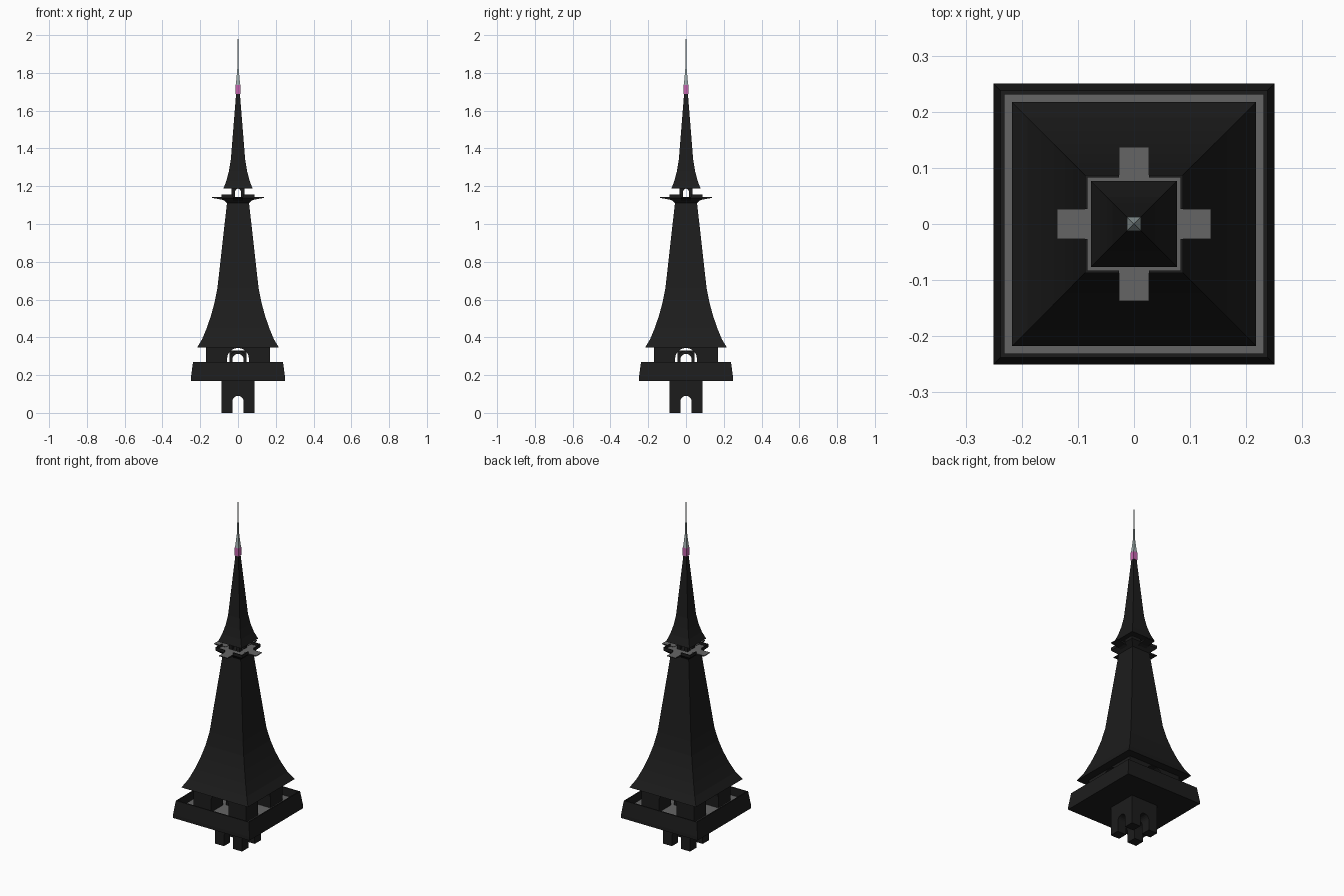
import bpy, bmesh, math

if "Cube" in bpy.data.objects:
    bpy.data.objects.remove(bpy.data.objects["Cube"])


def material(name, rgb):
    m = bpy.data.materials.new(name)
    m.diffuse_color = (*rgb, 1)
    m.use_nodes = True
    m.node_tree.nodes["Principled BSDF"].inputs["Base Color"].default_value = m.diffuse_color
    return m


DARK = material("dark_slate", (0.012, 0.012, 0.012))
GREY = material("floor_grey", (0.13, 0.13, 0.13))
PALE = material("pale_metal", (0.36, 0.43, 0.43))
PINK = material("pink_band", (0.55, 0.13, 0.42))


def finish(name, bm, mat):
    bmesh.ops.recalc_face_normals(bm, faces=bm.faces)
    me = bpy.data.meshes.new(name)
    bm.to_mesh(me)
    bm.free()
    ob = bpy.data.objects.new(name, me)
    bpy.context.collection.objects.link(ob)
    if mat:
        me.materials.append(mat)
    return ob


def square_loft(name, profile, mat):
    """Stack square rings given as (half width, z), capped at both ends."""
    bm = bmesh.new()
    rings = [[bm.verts.new((h * sx, h * sy, z))
              for sx, sy in ((-1, -1), (1, -1), (1, 1), (-1, 1))]
             for h, z in profile]
    for a, b in zip(rings, rings[1:]):
        for i in range(4):
            j = (i + 1) % 4
            bm.faces.new((a[i], a[j], b[j], b[i]))
    bm.faces.new(rings[0])
    bm.faces.new(rings[-1])
    return finish(name, bm, mat)


def extrude_profile(name, points, y0, y1, mat, turn=0.0):
    """Extrude an xz outline along y, then turn it about z."""
    bm = bmesh.new()
    face = bm.faces.new([bm.verts.new((x, y0, z)) for x, z in points])
    ext = bmesh.ops.extrude_face_region(bm, geom=[face])["geom"]
    for v in ext:
        if isinstance(v, bmesh.types.BMVert):
            v.co.y = y1
    c, s = math.cos(turn), math.sin(turn)
    for v in bm.verts:
        x, y = v.co.x, v.co.y
        v.co.x, v.co.y = c * x - s * y, s * x + c * y
    return finish(name, bm, mat)


def arch_outline(half, bottom, top, steps=10):
    spring = top - half
    arc = [(half * math.cos(math.pi * i / steps), spring + half * math.sin(math.pi * i / steps))
           for i in range(steps + 1)]
    return [(-half, bottom), (half, bottom)] + arc


def cut_crossing(ob, outline):
    """Cut the outline straight through the object along both axes."""
    for turn in (0, math.pi / 2):
        cutter = extrude_profile("cutter", outline, -0.4, 0.4, None, turn)
        cutter.hide_render = True
        mod = ob.modifiers.new("opening", "BOOLEAN")
        mod.object = cutter
        mod.operation = "DIFFERENCE"
        mod.solver = "EXACT"
        bpy.context.view_layer.objects.active = ob
        bpy.ops.object.modifier_apply(modifier=mod.name)
        bpy.data.objects.remove(cutter)


# Base block with crossing arches
base = square_loft("base", [(0.088, 0), (0.088, 0.175)], DARK)
cut_crossing(base, arch_outline(0.03, -0.05, 0.09))

# Lower gallery tray and floor
square_loft("lower_gallery", [(0.25, 0.17), (0.249, 0.19), (0.238, 0.27),
                              (0.231, 0.27), (0.231, 0.22)], DARK)
square_loft("lower_gallery_floor", [(0.2305, 0.219), (0.2305, 0.223)], GREY)

# Arched hall and smaller arched core
hall = square_loft("hall", [(0.17, 0.222), (0.17, 0.348)], DARK)
cut_crossing(hall, arch_outline(0.058, 0.15, 0.344))
for i in range(2):
    core = extrude_profile("core_arch", arch_outline(0.046, 0.222, 0.33), -0.046, 0.046,
                           DARK, i * math.pi / 2)
    cut_crossing(core, arch_outline(0.03, 0.15, 0.312))

# Flared lower roof
square_loft("lower_roof", [(0.217, 0.345), (0.19, 0.39), (0.165, 0.45), (0.143, 0.515),
                           (0.124, 0.585), (0.109, 0.66), (0.058, 1.115)], DARK)

# Upper gallery with gaps in the parapet
gallery = square_loft("upper_gallery", [(0.057, 1.11), (0.087, 1.138), (0.087, 1.155),
                                        (0.083, 1.155), (0.083, 1.138)], DARK)
cut_crossing(gallery, [(-0.027, 1.1385), (0.027, 1.1385), (0.027, 1.2), (-0.027, 1.2)])
square_loft("upper_gallery_floor", [(0.0825, 1.137), (0.0825, 1.14)], GREY)
rim = square_loft("parapet_rim", [(0.0875, 1.154), (0.0875, 1.157),
                                  (0.083, 1.157), (0.083, 1.154)], PALE)
cut_crossing(rim, [(-0.027, 1.13), (0.027, 1.13), (0.027, 1.2), (-0.027, 1.2)])

# Four projecting spouts
for i in range(4):
    spout = extrude_profile("spout", [(0.06, 1.118), (0.085, 1.129), (0.137, 1.138),
                                      (0.137, 1.142), (0.06, 1.142)],
                            -0.027, 0.027, GREY, i * math.pi / 2)
    spout.data.materials.append(DARK)
    for p in spout.data.polygons:
        if p.normal.z < 0.5:
            p.material_index = 1

# Lantern and flared upper roof
lantern = square_loft("lantern", [(0.034, 1.138), (0.034, 1.195)], DARK)
cut_crossing(lantern, arch_outline(0.015, 1.141, 1.187))
square_loft("upper_roof", [(0.077, 1.188), (0.061, 1.23), (0.048, 1.28),
                           (0.038, 1.34), (0.01, 1.69)], DARK)

# Finial band, cap and needle
square_loft("finial_band", [(0.0125, 1.688), (0.0125, 1.735)], PINK)
square_loft("finial_cap", [(0.0125, 1.735), (0.01, 1.75), (0.004, 1.82)], PALE)
square_loft("needle", [(0.004, 1.82), (0.0025, 1.9), (0.001, 2.0)], PALE)
